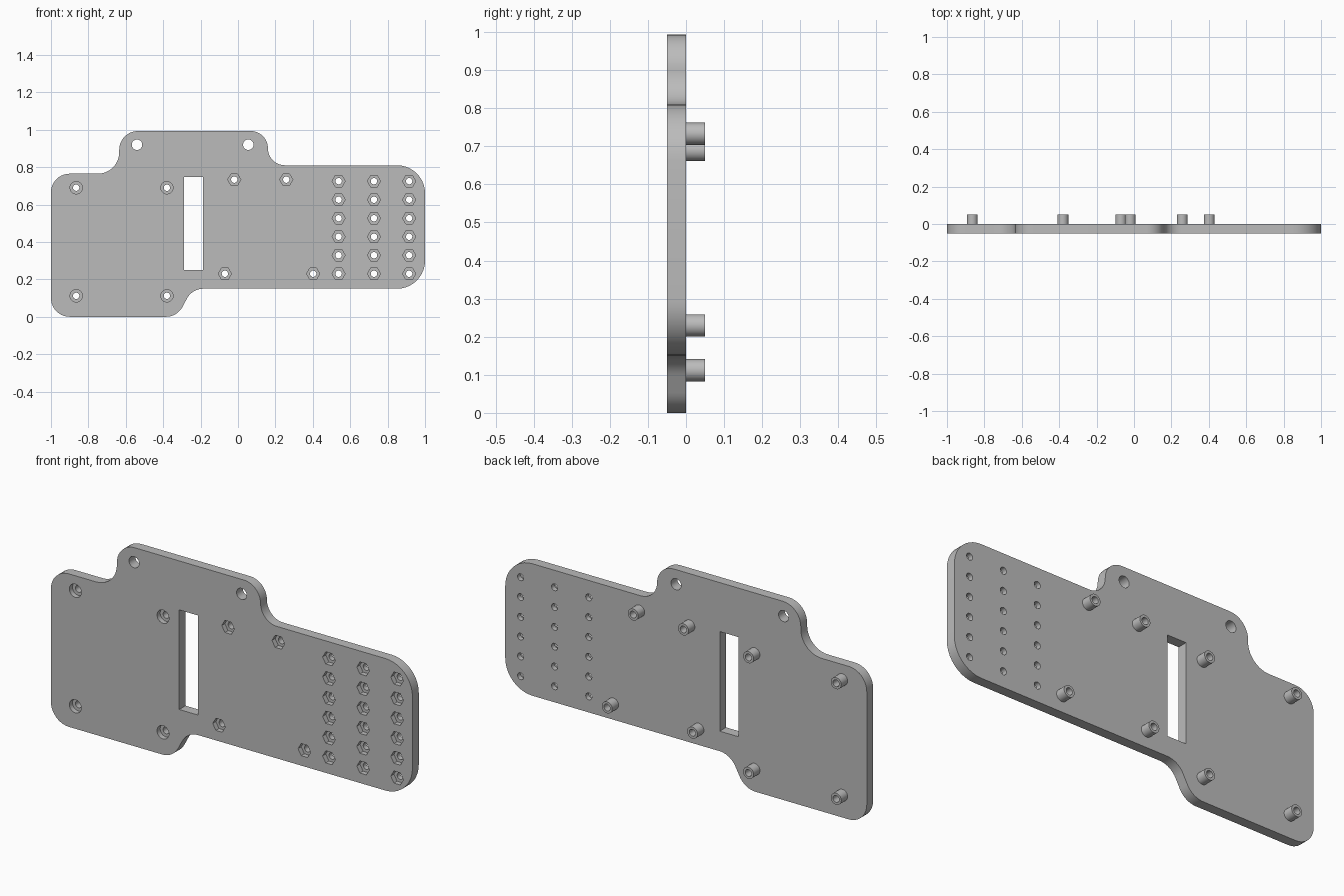
import bpy, bmesh, math
from mathutils import Vector

if "Cube" in bpy.data.objects:
    bpy.data.objects.remove(bpy.data.objects["Cube"], do_unlink=True)

FRONT, BACK, TIP = -0.05, 0.0, 0.05
BORE = 0.017

grey = bpy.data.materials.new("grey")
grey.use_nodes = True
grey.diffuse_color = (0.5, 0.5, 0.5, 1)
grey.node_tree.nodes["Principled BSDF"].inputs["Base Color"].default_value = (0.5, 0.5, 0.5, 1)


def ring(x, z, radius, sides):
    return [(x + radius * math.cos(math.tau * i / sides),
             z + radius * math.sin(math.tau * i / sides)) for i in range(sides)]


def rounded(corners, steps=10):
    """Replace each (x, z, radius) corner with a tangent arc."""
    points = []
    for i, (x, z, radius) in enumerate(corners):
        p = Vector((x, z))
        a = (Vector(corners[i - 1][:2]) - p).normalized()
        b = (Vector(corners[(i + 1) % len(corners)][:2]) - p).normalized()
        half = a.angle(b) / 2
        centre = p + (a + b).normalized() * radius / math.sin(half)
        reach = radius / math.tan(half)
        start, end = p + a * reach - centre, p + b * reach - centre
        sweep = start.angle(end)
        for s in range(steps + 1):
            t = s / steps
            arc = (start * math.sin((1 - t) * sweep) + end * math.sin(t * sweep)) / math.sin(sweep)
            points.append(tuple(centre + arc))
    return points


def prisms(name, outlines, y0, y1):
    """One object holding a solid prism for every outline, running along y."""
    bm = bmesh.new()
    for outline in outlines:
        near = [bm.verts.new((x, y0, z)) for x, z in outline]
        far = [bm.verts.new((x, y1, z)) for x, z in outline]
        bm.faces.new(near)
        bm.faces.new(far[::-1])
        for i in range(len(near)):
            bm.faces.new((near[i], near[i - 1], far[i - 1], far[i]))
    bmesh.ops.recalc_face_normals(bm, faces=bm.faces)
    mesh = bpy.data.meshes.new(name)
    bm.to_mesh(mesh)
    bm.free()
    mesh.materials.append(grey)
    obj = bpy.data.objects.new(name, mesh)
    bpy.context.collection.objects.link(obj)
    return obj


def activate(obj):
    bpy.ops.object.select_all(action='DESELECT')
    obj.select_set(True)
    bpy.context.view_layer.objects.active = obj


def cut(obj, cutter):
    cutter.hide_render = True
    mod = obj.modifiers.new("cut", 'BOOLEAN')
    mod.operation, mod.solver, mod.object = 'DIFFERENCE', 'EXACT', cutter
    activate(obj)
    bpy.ops.object.modifier_apply(modifier=mod.name)
    bpy.data.objects.remove(cutter, do_unlink=True)


# Hole layout
left_mounts = [(x, z) for x in (-0.865, -0.38) for z in (0.112, 0.69)]
middle_mounts = [(-0.02, 0.733), (0.258, 0.733), (-0.07, 0.23), (0.402, 0.23)]
nut_grid = [(x, 0.23 + 0.099 * row) for x in (0.538, 0.727, 0.915) for row in range(6)]
mounts = left_mounts + middle_mounts

# Plate with stepped, rounded outline
plate = prisms("plate", [rounded([
    (-1, 0, 0.1), (-0.325, 0, 0.1), (-0.245, 0.15, 0.1),
    (1, 0.15, 0.15), (1, 0.81, 0.15), (0.16, 0.81, 0.09),
    (0.16, 0.993, 0.092), (-0.635, 0.993, 0.1), (-0.635, 0.765, 0.115), (-1, 0.765, 0.1),
])], FRONT, BACK)

# Front recesses: round for the left screws, hexagonal for nuts
recesses = [ring(x, z, 0.033, 32) for x, z in left_mounts]
recesses += [ring(x, z, 0.035, 6) for x, z in middle_mounts + nut_grid]
cut(plate, prisms("recess_cutter", recesses, FRONT - 0.02, FRONT + 0.025))

# Through holes, hanging holes and cable slot
openings = [ring(x, z, BORE, 24) for x, z in mounts + nut_grid]
openings += [ring(x, 0.92, 0.028, 32) for x in (-0.54, 0.055)]
openings.append([(-0.29, 0.25), (-0.187, 0.25), (-0.187, 0.748), (-0.29, 0.748)])
cut(plate, prisms("opening_cutter", openings, FRONT - 0.03, BACK + 0.03))

# Hollow standoffs on the back
standoffs = prisms("standoffs", [ring(x, z, 0.029, 32) for x, z in mounts], BACK, TIP)
cut(standoffs, prisms("bore_cutter", [ring(x, z, BORE, 24) for x, z in mounts],
                      BACK - 0.03, TIP + 0.03))

for obj in (plate, standoffs):
    activate(obj)
    bpy.ops.object.shade_smooth_by_angle(angle=math.radians(30))
